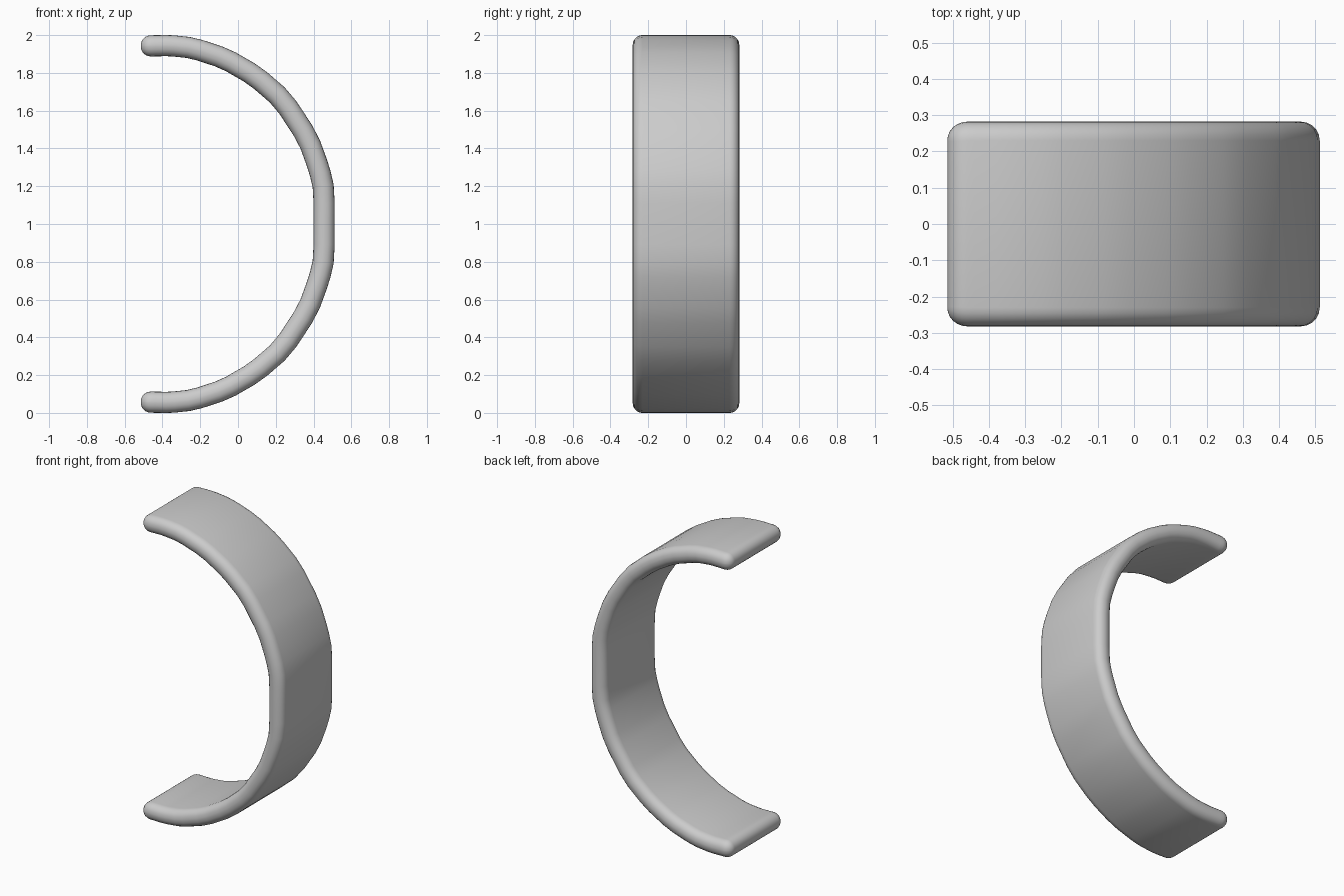
import bpy, bmesh
from math import sin, cos, pi, sqrt
from mathutils import Vector

cube = bpy.data.objects.get("Cube")
if cube:
    bpy.data.objects.remove(cube)

HALF_THICK, HALF_WIDTH, ROUND = 0.056, 0.282, 0.052
MID_Z = 1.0

# Centre line of the upper half (x, height above the middle), mirrored below
upper = [(-0.46, 0.943), (-0.36, 0.945), (-0.24, 0.932), (-0.07, 0.877), (0.09, 0.785),
         (0.237, 0.658), (0.37, 0.455), (0.43, 0.29), (0.456, 0.18)]
path = [Vector(p) for p in upper] + [Vector((x, -z)) for x, z in reversed(upper)]


def soften(points, ratio=0.2):
    """Cut each corner of an open path a little, keeping its straight runs."""
    out = [points[0]]
    for a, b in zip(points, points[1:]):
        out += [a.lerp(b, ratio), a.lerp(b, 1 - ratio)]
    return out + [points[-1]]


path = soften(path)


def section(inset, steps=5):
    """Rounded rectangle as (thickness, width) offsets."""
    t, w = HALF_THICK - inset, HALF_WIDTH - inset
    r = min(ROUND, t * 0.95)
    pts = []
    for k, (st, sw) in enumerate([(1, 1), (-1, 1), (-1, -1), (1, -1)]):
        for i in range(steps + 1):
            a = (k + i / steps) * pi / 2
            pts.append((st * (t - r) + r * cos(a), sw * (w - r) + r * sin(a)))
    return pts


# Rings along the band, with shrinking rings that round both tips
tip = [ROUND * (1 - cos(i * pi / 12)) for i in range(6)]
rings = []
for i, p in enumerate(path):
    tangent = (path[min(i + 1, len(path) - 1)] - path[max(i - 1, 0)]).normalized()
    rings.append((p, tangent, 0.0))
start, t0, _ = rings[0]
end, t1, _ = rings[-1]


def tip_rings(p, tangent, sign):
    out = []
    for i in range(1, 7):
        a = i * pi / 12
        out.append((p + tangent * sign * ROUND * 1.05 * sin(a), tangent, ROUND * (1 - cos(a))))
    return out


rings = tip_rings(start, t0, -1)[::-1] + rings + tip_rings(end, t1, 1)

bm = bmesh.new()
loops = []
for p, tangent, inset in rings:
    nx, nz = -tangent.y, tangent.x
    loops.append([bm.verts.new((p.x + nx * t, w, MID_Z + p.y + nz * t)) for t, w in section(inset)])
for a, b in zip(loops, loops[1:]):
    for i in range(len(a)):
        j = (i + 1) % len(a)
        bm.faces.new((a[i], a[j], b[j], b[i]))
bm.faces.new(loops[0])
bm.faces.new(loops[-1])
bmesh.ops.recalc_face_normals(bm, faces=bm.faces)

mesh = bpy.data.meshes.new("curved_band")
bm.to_mesh(mesh)
bm.free()
band = bpy.data.objects.new("curved_band", mesh)
bpy.context.collection.objects.link(band)

# Plain grey material
grey = bpy.data.materials.new("light_grey")
grey.use_nodes = True
colour = (0.6, 0.6, 0.6, 1)
grey.diffuse_color = colour
grey.node_tree.nodes["Principled BSDF"].inputs["Base Color"].default_value = colour
mesh.materials.append(grey)

bpy.context.view_layer.objects.active = band
band.select_set(True)
bpy.ops.object.shade_smooth_by_angle(angle=pi / 4)
